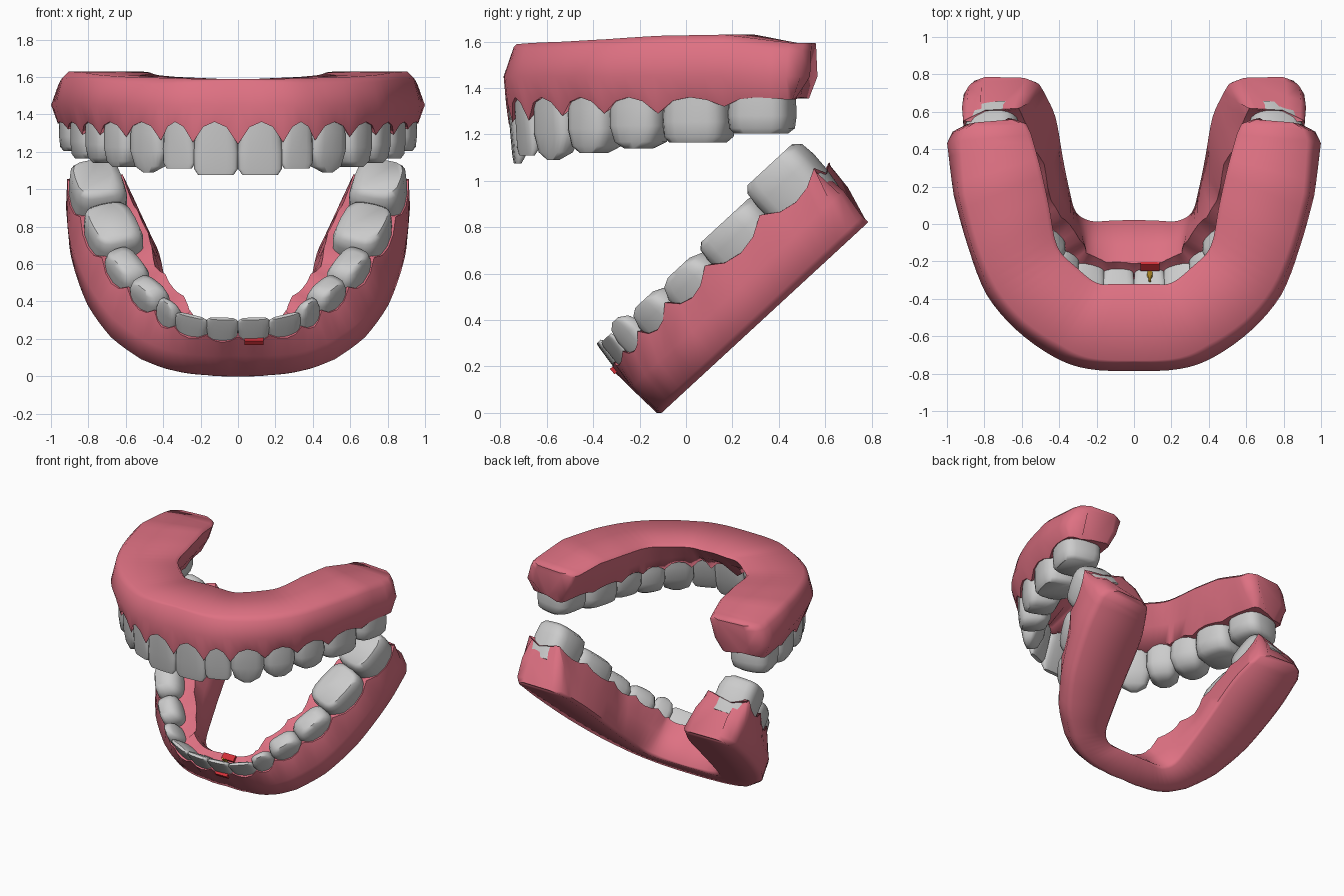
import bpy, bmesh, math
from mathutils import Vector

if "Cube" in bpy.data.objects:
    bpy.data.objects.remove(bpy.data.objects["Cube"])

N_SEG = 7  # teeth per side


def material(name, rgb):
    m = bpy.data.materials.new(name)
    m.diffuse_color = (*rgb, 1)
    m.use_nodes = True
    m.node_tree.nodes["Principled BSDF"].inputs["Base Color"].default_value = m.diffuse_color
    return m


PINK = material("gum_pink", (0.73, 0.165, 0.225))
RED = material("red", (0.65, 0.03, 0.04))
GOLD = material("gold", (0.65, 0.38, 0.03))


def curve(pts, s):
    """Smooth curve through the points, symmetric about x = 0 at its start."""
    p = [Vector(q) for q in pts]
    p = [Vector((-p[1].x, p[1].y))] + p + [2 * p[-1] - p[-2]]
    i = min(int(s), len(pts) - 2)
    t = s - i
    a, b, c, d = p[i:i + 4]
    return 0.5 * (2 * b + (c - a) * t + (2 * a - 5 * b + 4 * c - d) * t * t
                  + (3 * b - a - 3 * c + d) * t ** 3)


def lerp(vals, s):
    s = max(0, min(s, len(vals) - 1))
    i = min(int(s), len(vals) - 2)
    return vals[i] + (vals[i + 1] - vals[i]) * (s - i)


def tangent(pts, s):
    if s < 0.001:
        return Vector((1, 0))
    return (curve(pts, min(s + .05, N_SEG)) - curve(pts, s - .05)).normalized()


def loft(name, rings, mat=None, cap_start=True, mirror=True, angle=40):
    bm = bmesh.new()
    vr = [[bm.verts.new(c) for c in r] for r in rings]
    n = len(vr[0])
    for a, b in zip(vr, vr[1:]):
        for k in range(n):
            bm.faces.new((a[k], a[(k + 1) % n], b[(k + 1) % n], b[k]))
    if cap_start:
        bm.faces.new(vr[0])
    bm.faces.new(vr[-1])
    bmesh.ops.recalc_face_normals(bm, faces=bm.faces)
    if not cap_start:  # open at the midline: make sure the far end faces outward
        bm.normal_update()
        bm.faces.ensure_lookup_table()
        if bm.faces[-1].normal.y < 0:
            bmesh.ops.reverse_faces(bm, faces=bm.faces)
    me = bpy.data.meshes.new(name)
    bm.to_mesh(me)
    bm.free()
    ob = bpy.data.objects.new(name, me)
    bpy.context.collection.objects.link(ob)
    if mat:
        me.materials.append(mat)
    bpy.ops.object.select_all(action='DESELECT')
    ob.select_set(True)
    bpy.context.view_layer.objects.active = ob
    bpy.ops.object.shade_smooth_by_angle(angle=math.radians(angle))
    if mirror:
        m = ob.modifiers.new("Mirror", 'MIRROR')
        m.merge_threshold = 0.001
    return ob


def upper_frame(x, d, h):
    return Vector((x, d, h))


def lower_frame(x, d, h):  # open jaw, swung down about 43 degrees
    return Vector((x, -.12 + .735 * d - .678 * h, .678 * d + .735 * h))


UPPER = dict(
    frame=upper_frame,
    outer=[(0, -.76), (.24, -.745), (.41, -.675), (.595, -.53), (.735, -.35), (.83, -.12), (.905, .165), (.96, .44)],
    inner=[(0, -.32), (.1, -.32), (.2, -.315), (.31, -.23), (.41, -.12), (.455, .1), (.5, .3), (.55, .48)],
    depth=[.14, .14, .18, .23, .26, .30, .30],
    tip=[1.075, 1.11, 1.09, 1.12, 1.14, 1.165, 1.205],
    base=[1.59, 1.59, 1.595, 1.60, 1.61, 1.625, 1.63, 1.595],
    base_off=[-.02, -.01, 0, .02, .03, .035, .035, .0],
    bulge_off=[.025, .03, .04, .05, .06, .055, .06, .04],
    bulge_h=1.45, root=1.42, line=1.36, papilla=[1.24, 1.25, 1.26, 1.28, 1.29, 1.29, 1.32, 1.35],
    lip=[.01] * 8, end=(.09, .03), base_back=0)
LOWER = dict(
    frame=lower_frame,
    outer=[(0, 0), (.17, .01), (.34, .07), (.445, .175), (.59, .345), (.725, .58), (.84, .90), (.91, 1.21)],
    inner=[(0, .19), (.12, .19), (.23, .195), (.31, .26), (.345, .42), (.38, .65), (.42, .95), (.48, 1.13)],
    depth=[.1, .1, .11, .15, .18, .28, .29],
    tip=[.40, .39, .42, .40, .40, .415, .46],
    base=[-.01] * 8,
    base_off=[0, .01, .05, .10, .11, .09, .05, .0],
    bulge_off=[.01, .02, .05, .09, .10, .08, .06, .01],
    bulge_h=.16, root=.19, line=.265, papilla=[.29, .29, .30, .32, .33, .33, .33, .32],
    lip=[.03, .03, .06, .08, .08, .06, .03, .01], end=(.09, -.01), base_back=.08)

KINDS = ["central_incisor", "lateral_incisor", "canine", "first_premolar",
         "second_premolar", "first_molar", "second_molar"]
# ring height along crown, then width and thickness scale per tooth type
LEVELS = [0, .35, .65, .9, 1]
SHAPES = {
    "incisor": ([.82, .94, 1, .98, .78], [1, .9, .62, .38, .2]),
    "canine": ([.80, .95, 1, .75, .25], [1, .95, .8, .5, .2]),
    "premolar": ([.85, .97, 1, .82, .45], [1, 1, 1, .82, .5]),
    "molar": ([.90, .98, 1, .96, .80], [1, 1, 1, .92, .7]),
}


def build_gum(name, j):
    rings = []
    steps = 4 * N_SEG
    for k in range(steps + 3):
        s = min(k, steps) / 4
        p, q, t = curve(j["outer"], s), curve(j["inner"], s), tangent(j["outer"], s)
        n = Vector((t.y, -t.x))
        dep = lerp(j["depth"], s - .5)
        arch = abs(math.sin(math.pi * s)) ** .8
        pap = lerp(j["papilla"], s)
        line = pap + (j["line"] - pap) * arch
        base = lerp(j["base"], s)
        lip = p - n * (dep + lerp(j["lip"], s))
        off = lerp(j["base_off"], s)
        r = lerp([.01, .02, .035], s)  # rounding of the base edge
        up = r if base < j["bulge_h"] else -r
        back = Vector((0, -j["base_back"] * max(0, s - 6)))
        if s == 0:
            q.x = 0
        sec = [(p + n * (off - r) + back, base),
               (p + n * off + back, base + up),
               (p + n * lerp(j["bulge_off"], s) + back * .6, j["bulge_h"]),
               (p + n * (.003 + .017 * arch), line),
               (p - n * dep * .4, j["line"]),
               (lip, (line + j["line"]) / 2),
               (lip.lerp(q, .5), j["bulge_h"]),
               (q, base + up * .6),
               (q + n * r * .6, base)]
        if k > steps:  # rounded back end in two steps
            f, e = ((.88, .65), (.55, 1))[k - steps - 1]
            mid = (p + q) / 2 + back / 2
            low = (3, 4, 5)
            sec = [(Vector((mid.x + (c.x - mid.x) * f,
                            c.y + ((mid.y - c.y) * (1 - f) if i not in low else 0)
                            + e * j["end"][i in low])), h)
                   for i, (c, h) in enumerate(sec)]
        rings.append([j["frame"](c.x, c.y, h) for c, h in sec])
    loft(name, rings, PINK, cap_start=False, angle=58)


def build_teeth(prefix, j):
    for i, kind in enumerate(KINDS):
        a, b = Vector(j["outer"][i]), Vector(j["outer"][i + 1])
        t = (b - a).normalized()
        n = Vector((t.y, -t.x))
        mid, w, dep = (a + b) / 2 + n * .015, (b - a).length, j["depth"][i]
        ws, ds = SHAPES[kind.split("_")[-1]]
        rings = []
        for lv, sw, sd in zip(LEVELS, ws, ds):
            h = j["root"] + (j["tip"][i] - j["root"]) * lv
            c = mid - n * dep * ((1 - sd) * .25 + sd / 2)
            ring = []
            for k in range(20):
                ang = 2 * math.pi * k / 20
                ca, sa = math.cos(ang), math.sin(ang)
                x = math.copysign(abs(ca) ** .6, ca) * w * sw / 2
                y = math.copysign(abs(sa) ** .6, sa) * dep * sd / 2
                v = c + t * x + n * y
                ring.append(j["frame"](v.x, v.y, h))
            rings.append(ring)
        loft(prefix + "_" + kind, rings, angle=50)


for label, jaw in (("upper", UPPER), ("lower", LOWER)):
    build_gum(label + "_gum", jaw)
    build_teeth(label, jaw)


# small red pads before and behind a lower incisor, with a tiny gold pin
def block(name, d0, d1, h0, h1, x0, x1, mat):
    ring = lambda h: [lower_frame(x, d, h) for x, d in ((x0, d0), (x1, d0), (x1, d1), (x0, d1))]
    loft(name, [ring(h0), ring(h1)], mat, mirror=False)


block("front_pad", -.025, .03, .25, .28, .035, .135, RED)
block("back_pad", .09, .135, .27, .29, .035, .135, RED)
pin = [[lower_frame(.085 + r * math.cos(a * math.pi / 4), .07 + r * math.sin(a * math.pi / 4), h)
        for a in range(8)] for h, r in ((.28, .015), (.31, .015), (.33, .007), (.35, .007))]
loft("gold_pin", pin, GOLD, mirror=False)
